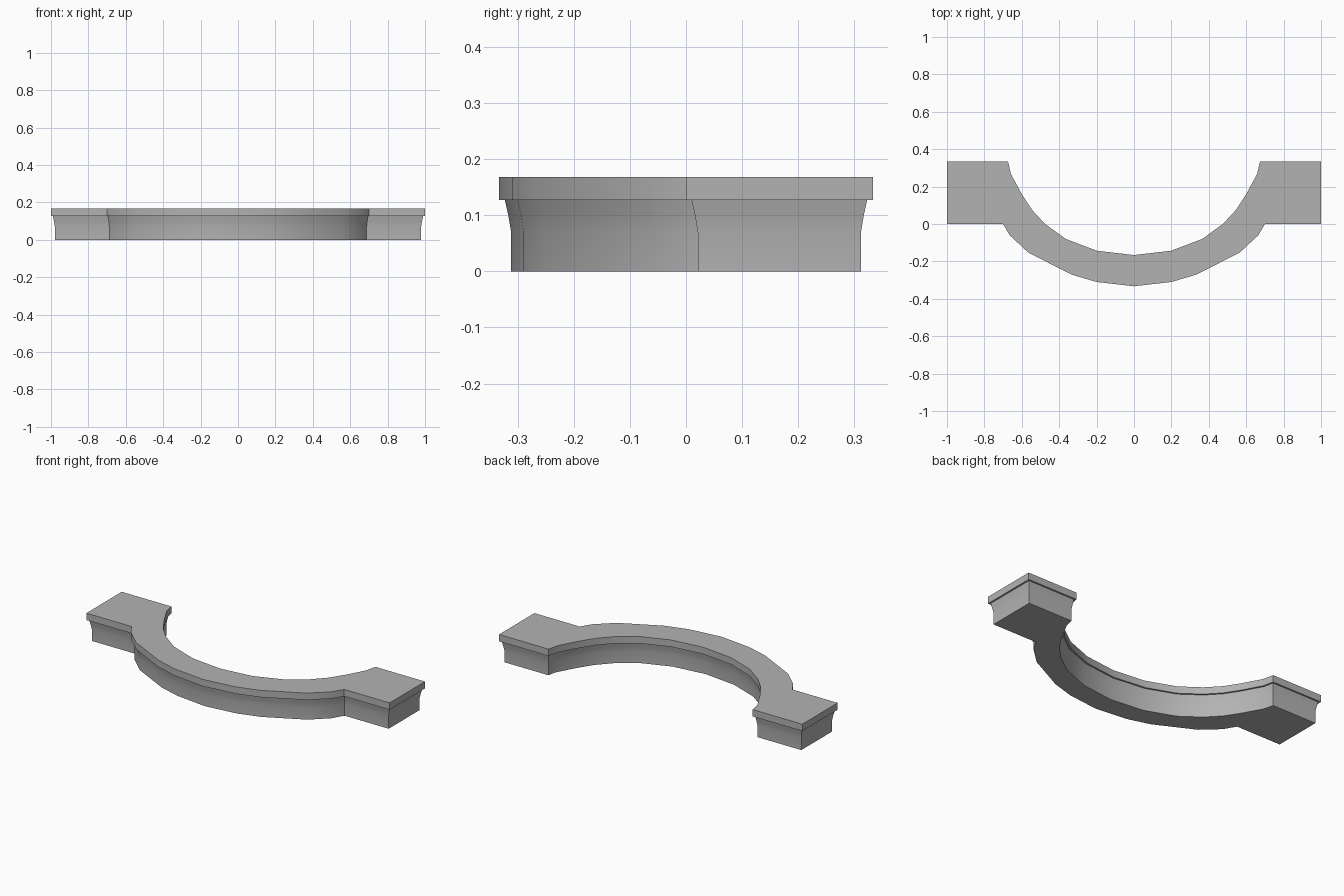
import bpy, bmesh
from mathutils import Vector

cube = bpy.data.objects.get("Cube")
if cube:
    bpy.data.objects.remove(cube, do_unlink=True)

grey = bpy.data.materials.new("plain_grey")
grey.use_nodes = True
grey.diffuse_color = (0.45, 0.45, 0.45, 1)
grey.node_tree.nodes["Principled BSDF"].inputs["Base Color"].default_value = grey.diffuse_color

# Half outline, from the front middle round the end block to the inner middle
half = [(0, -0.333), (0.2, -0.31), (0.335, -0.27), (0.565, -0.153), (0.665, -0.06),
        (0.7, 0), (1, 0), (1, 0.333), (0.673, 0.333), (0.658, 0.267), (0.6, 0.16),
        (0.545, 0.075), (0.475, 0), (0.365, -0.08), (0.198, -0.143), (0, -0.166)]
outline = [Vector(p) for p in half + [(-x, y) for x, y in half[-2:0:-1]]]


def inset(points, distance):
    """Move every side of a closed counter-clockwise outline inwards."""
    result = []
    for i, p in enumerate(points):
        before = (p - points[i - 1]).normalized()
        after = (points[(i + 1) % len(points)] - p).normalized()
        n1, n2 = Vector((-before.y, before.x)), Vector((-after.y, after.x))
        result.append(p + (n1 + n2) * distance / (1 + n1.dot(n2)))
    return result


def moulding(name, profile):
    """Loft the outline through (height, inset) steps and cap both ends."""
    bm = bmesh.new()
    rings = [[bm.verts.new((p.x, p.y, z)) for p in inset(outline, d)] for z, d in profile]
    count = len(outline)
    for low, high in zip(rings, rings[1:]):
        for i in range(count):
            j = (i + 1) % count
            bm.faces.new((low[i], low[j], high[j], high[i]))
    bm.faces.new(rings[0][::-1])
    bm.faces.new(rings[-1])
    bmesh.ops.recalc_face_normals(bm, faces=bm.faces)
    mesh = bpy.data.meshes.new(name)
    bm.to_mesh(mesh)
    bm.free()
    mesh.materials.append(grey)
    obj = bpy.data.objects.new(name, mesh)
    bpy.context.collection.objects.link(obj)
    bpy.ops.object.select_all(action='DESELECT')
    obj.select_set(True)
    bpy.context.view_layer.objects.active = obj
    bpy.ops.object.shade_smooth_by_angle(angle=0.6)


# Coved lower body and the overhanging top slab
moulding("curved_body", [(0, 0.021), (0.07, 0.021), (0.1, 0.016), (0.127, 0.01)])
moulding("top_slab", [(0.127, 0), (0.168, 0)])
